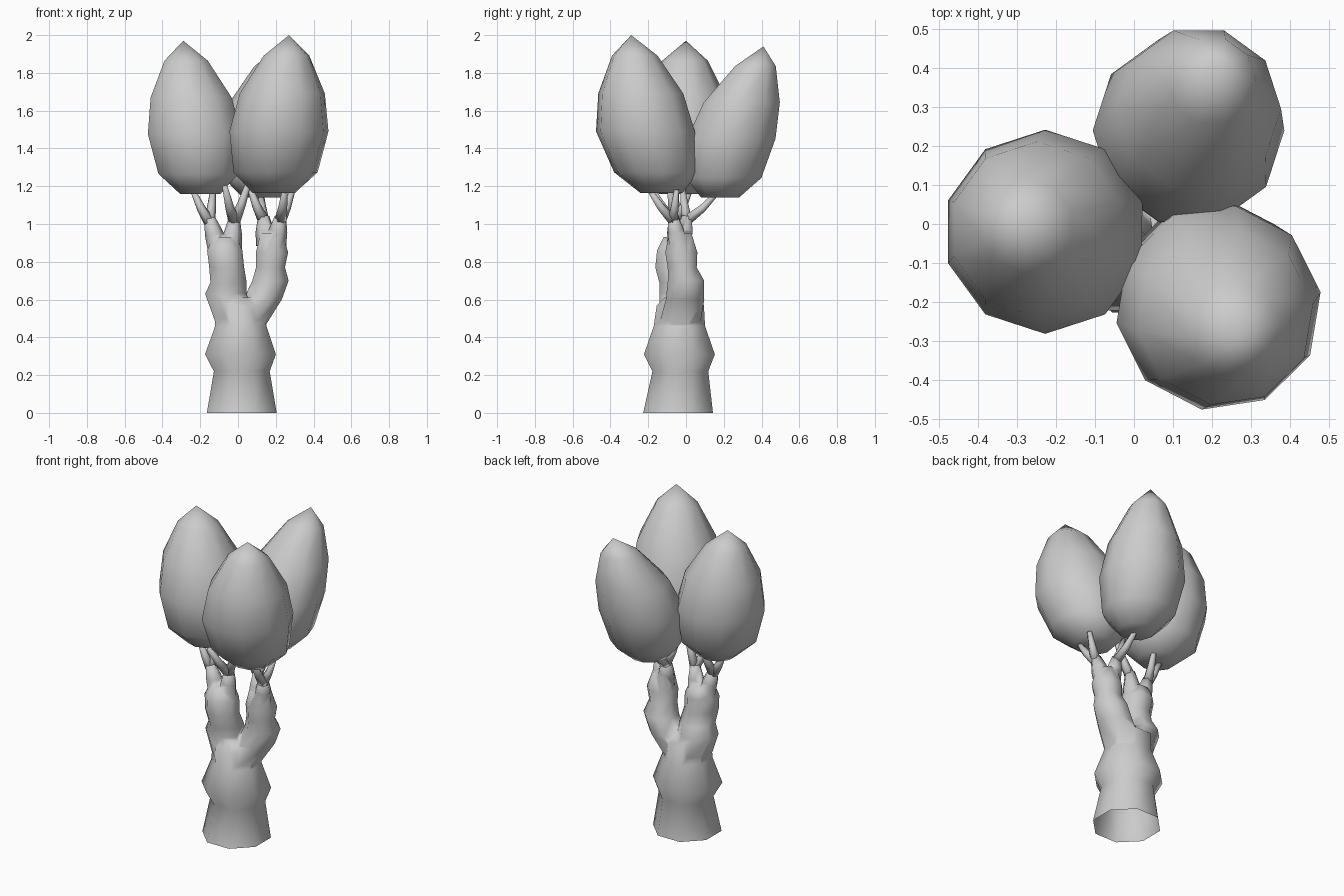
import bpy, bmesh, math
from mathutils import Vector

cube = bpy.data.objects.get("Cube")
if cube:
    bpy.data.objects.remove(cube, do_unlink=True)

# One plain colour for the whole tree
grey = bpy.data.materials.new("plain grey")
grey.use_nodes = True
colour = (0.6, 0.6, 0.6, 1)
grey.diffuse_color = colour
grey.node_tree.nodes["Principled BSDF"].inputs["Base Color"].default_value = colour


def loft(name, rings, sides, level=True, turn=0.0):
    """Skin a row of (centre, radius) rings; zero radius makes a point."""
    bm = bmesh.new()
    axis = (rings[-1][0] - rings[0][0]).normalized()
    tilt = Vector((0, 0, 1)).rotation_difference(axis)
    loops = []
    for centre, radius in rings:
        if radius == 0:
            loops.append([bm.verts.new(centre)])
            continue
        loop = []
        for i in range(sides):
            a = math.tau * i / sides + turn
            offset = Vector((math.cos(a), math.sin(a), 0)) * radius
            loop.append(bm.verts.new(centre + (offset if level else tilt @ offset)))
        loops.append(loop)
    for low, high in zip(loops, loops[1:]):
        for i in range(sides):
            j = (i + 1) % sides
            if len(high) == 1:
                bm.faces.new((low[i], low[j], high[0]))
            else:
                bm.faces.new((low[i], low[j], high[j], high[i]))
    bm.faces.new(loops[0][::-1])
    if len(loops[-1]) > 1:
        bm.faces.new(loops[-1])
    bmesh.ops.recalc_face_normals(bm, faces=bm.faces)
    for face in bm.faces:
        face.smooth = True
    mesh = bpy.data.meshes.new(name)
    bm.to_mesh(mesh)
    bm.free()
    mesh.materials.append(grey)
    obj = bpy.data.objects.new(name, mesh)
    bpy.context.collection.objects.link(obj)
    return obj


def stem(name, rows, sides=8):
    rings = [(Vector(row[:3]), row[3]) for row in rows]
    return loft(name, rings, sides, turn=math.pi / 8)


# Trunk with a bulging waist
trunk = stem("trunk", [
    (.02, -.042, 0, .2), (.02, -.03, .22, .16), (.013, -.035, .31, .203),
    (.015, -.035, .46, .147), (.005, -.03, .57, .135), (.01, -.03, .61, .09)])

# Two knobbly limbs rising from inside the trunk
limbs = [
    stem("right_limb", [
        (.01, -.035, .38, .11), (0, -.035, .46, .122), (-.065, -.03, .63, .118),
        (-.05, -.045, .69, .104), (-.06, -.07, .77, .1), (-.07, -.06, .86, .101),
        (-.07, -.055, .93, .068)]),
    stem("left_limb", [
        (.02, -.035, .38, .1), (.035, -.035, .46, .118), (.13, -.005, .6, .11),
        (.172, 0, .7, .104), (.172, -.02, .77, .083), (.18, -.025, .85, .092),
        (.178, -.03, .95, .064)])]


def twig(name, start, tip, width):
    """Slim tapering shoot with a slight bend."""
    knee = start.lerp(tip, .5) + Vector((0, 0, -.012))
    return loft(name, [(start, width), (knee, width * .75), (tip, width * .45)],
                6, level=False)


def fork(name, root, joint, tips):
    """Branch from a limb that divides into two twigs at its joint."""
    root, joint = Vector(root), Vector(joint)
    for number, tip in enumerate(tips, 1):
        twig(f"{name}_twig_{number}", joint - Vector((0, 0, .02)), Vector(tip), .031)
    middle = root.lerp(joint, .5)
    branch = loft(f"{name}_branch", [(root, .056), (middle, .049), (joint, .03)],
                  6, level=False)
    limbs.append(branch)


fork("right_outer", (-.105, -.055, .87), (-.15, -.06, 1.03),
     [(-.24, -.05, 1.18), (-.13, .03, 1.2)])
fork("right_inner", (-.035, -.055, .87), (-.02, -.06, 1.03),
     [(-.07, -.19, 1.2), (.06, -.09, 1.23)])
fork("left_inner", (.15, -.02, .89), (.135, .005, 1.04),
     [(.06, -.02, 1.2), (.12, .17, 1.17)])
fork("left_outer", (.2, -.04, .89), (.225, -.07, 1.04),
     [(.25, -.2, 1.19), (.29, -.05, 1.18)])

# Fuse limbs and branches into the trunk as one skin
for limb in limbs:
    union = trunk.modifiers.new("fuse", "BOOLEAN")
    union.operation = "UNION"
    union.solver = "EXACT"
    union.object = limb
depsgraph = bpy.context.evaluated_depsgraph_get()
fused = bpy.data.meshes.new_from_object(trunk.evaluated_get(depsgraph))
trunk.modifiers.clear()
trunk.data = fused
for limb in limbs:
    bpy.data.objects.remove(limb, do_unlink=True)

# Leave the foot of the trunk open
bm = bmesh.new()
bm.from_mesh(fused)
ground = [f for f in bm.faces if f.calc_center_median().z < .001]
bmesh.ops.delete(bm, geom=ground, context="FACES")
bmesh.ops.remove_doubles(bm, verts=bm.verts, dist=.006)
for face in bm.faces:
    face.smooth = True
bm.to_mesh(fused)
bm.free()

# Egg-shaped crowns: fraction of height, fraction of width
EGG = [(0, .43), (.13, .85), (.39, 1), (.63, .86), (.87, .46), (1, 0)]
BELLY = .39


def crown(name, foot, belly, tip, width, turn):
    foot, tip = Vector(foot), Vector(tip)
    mid = Vector((*belly, foot.z + (tip.z - foot.z) * BELLY))
    rings = []
    for t, r in EGG:
        if t <= BELLY:
            centre = foot.lerp(mid, t / BELLY)
        else:
            centre = mid.lerp(tip, ((t - BELLY) / (1 - BELLY)) ** 1.2)
        centre.z = foot.z + (tip.z - foot.z) * t
        rings.append((centre, width * r))
    loft(name, rings, 10, turn=turn)


crown("right_crown", (-.2, -.03, 1.16), (-.228, -.02), (-.29, 0, 1.97), .262, .314)
crown("front_crown", (.19, -.13, 1.165), (.217, -.215), (.27, -.29, 2), .265, .15)
crown("back_crown", (.13, .18, 1.14), (.14, .24), (.22, .41, 1.94), .246, 0)
